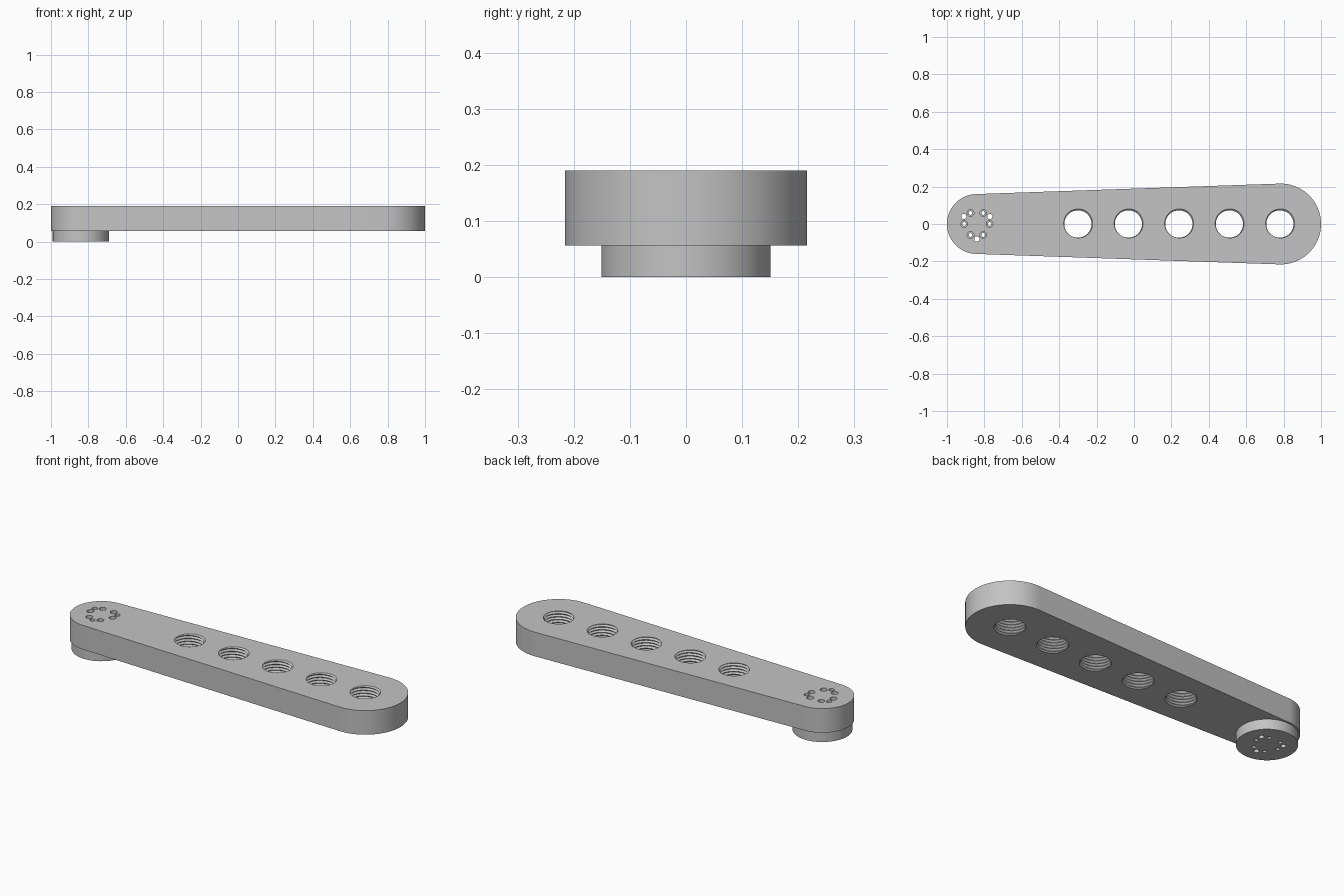
import bpy, bmesh
from math import sin, cos, pi, tau, asin, radians

if "Cube" in bpy.data.objects:
    bpy.data.objects.remove(bpy.data.objects["Cube"], do_unlink=True)

ARM_BOTTOM, ARM_TOP = 0.056, 0.19
SMALL_X, SMALL_R = -0.84, 0.16
LARGE_X, LARGE_R = 0.784, 0.216

grey = bpy.data.materials.new("light grey metal")
grey.use_nodes = True
colour = (0.55, 0.55, 0.55, 1)
grey.diffuse_color = colour
grey.node_tree.nodes["Principled BSDF"].inputs["Base Color"].default_value = colour


def make_object(name, bm):
    bmesh.ops.recalc_face_normals(bm, faces=bm.faces)
    mesh = bpy.data.meshes.new(name)
    bm.to_mesh(mesh)
    bm.free()
    mesh.materials.append(grey)
    obj = bpy.data.objects.new(name, mesh)
    bpy.context.collection.objects.link(obj)
    return obj


def arc(cx, r, start, end, n):
    return [(cx + r * cos(start + (end - start) * i / n),
             r * sin(start + (end - start) * i / n)) for i in range(n + 1)]


def extrude_outline(name, points, z0, z1):
    bm = bmesh.new()
    face = bm.faces.new([bm.verts.new((x, y, z0)) for x, y in points])
    out = bmesh.ops.extrude_face_region(bm, geom=[face], use_keep_orig=True)
    top = [v for v in out["geom"] if isinstance(v, bmesh.types.BMVert)]
    bmesh.ops.translate(bm, verts=top, vec=(0, 0, z1 - z0))
    return make_object(name, bm)


def add_lathe(bm, x, y, profile, n=20):
    """Closed turned solid from (radius, z) steps."""
    rings = [[bm.verts.new((x + r * cos(tau * j / n), y + r * sin(tau * j / n), z))
              for j in range(n)] for r, z in profile]
    for a, b in zip(rings, rings[1:]):
        for j in range(n):
            k = (j + 1) % n
            bm.faces.new((a[j], a[k], b[k], b[j]))
    bm.faces.new(rings[0])
    bm.faces.new(rings[-1])


def add_thread(bm, x, minor=0.073, major=0.082, pitch=0.016, n=40):
    """Solid helical tap: two rows (root and crest) per turn."""
    z0 = ARM_BOTTOM - 2.3 * pitch
    rows = 2 * int((ARM_TOP - ARM_BOTTOM) / pitch + 5)
    grid = []
    for k in range(rows):
        r = major if k % 2 else minor
        grid.append([bm.verts.new((x + r * cos(tau * j / n), r * sin(tau * j / n),
                                   z0 + pitch * (k / 2 + j / n))) for j in range(n)])
    for k in range(rows - 1):
        for j in range(n - 1):
            bm.faces.new((grid[k][j], grid[k][j + 1], grid[k + 1][j + 1], grid[k + 1][j]))
        if k + 3 < rows:
            bm.faces.new((grid[k][-1], grid[k + 2][0], grid[k + 3][0], grid[k + 1][-1]))
    # Cap each end with a fan to the axis
    low = grid[0] + [grid[2][0], grid[1][0]]
    high = grid[-1] + [grid[-2][-1], grid[-3][-1]]
    for loop, z in ((low, z0 - pitch), (high, z0 + pitch * (rows / 2 + 2))):
        tip = bm.verts.new((x, 0, z))
        for i, v in enumerate(loop):
            bm.faces.new((tip, v, loop[(i + 1) % len(loop)]))


# Tapered arm with rounded ends
tilt = asin((LARGE_R - SMALL_R) / (LARGE_X - SMALL_X))
quarter = pi / 2 + tilt
arm_outline = (arc(LARGE_X, LARGE_R, -quarter, quarter, 48)
               + arc(SMALL_X, SMALL_R, quarter, tau - quarter, 48))
arm = extrude_outline("tapered_arm", arm_outline, ARM_BOTTOM, ARM_TOP)

# Round boss under the narrow end
boss = extrude_outline("round_boss", arc(SMALL_X, 0.151, 0, tau, 64)[:-1], 0, ARM_BOTTOM)

# Threaded holes, stepped screw holes and plain pin holes
bm = bmesh.new()
for i in range(5):
    add_thread(bm, -0.3 + 0.27 * i)
for i in range(6):
    a = radians(60 * i)
    add_lathe(bm, SMALL_X + 0.068 * cos(a), 0.068 * sin(a),
              [(0.01, -0.05), (0.01, 0.125), (0.018, 0.125), (0.018, 0.25)])
for i in range(3):
    a = radians(30 + 120 * i)
    add_lathe(bm, SMALL_X + 0.08 * cos(a), 0.08 * sin(a), [(0.014, -0.05), (0.014, 0.25)])
cutter = make_object("hole_cutter", bm)
cutter.hide_render = True

for part in (arm, boss):
    bpy.ops.object.select_all(action="DESELECT")
    part.select_set(True)
    bpy.context.view_layer.objects.active = part
    mod = part.modifiers.new("holes", "BOOLEAN")
    mod.operation = "DIFFERENCE"
    mod.solver = "EXACT"
    mod.object = cutter
    bpy.ops.object.modifier_apply(modifier=mod.name)
    bpy.ops.object.shade_smooth_by_angle(angle=radians(30))

bpy.data.objects.remove(cutter, do_unlink=True)
